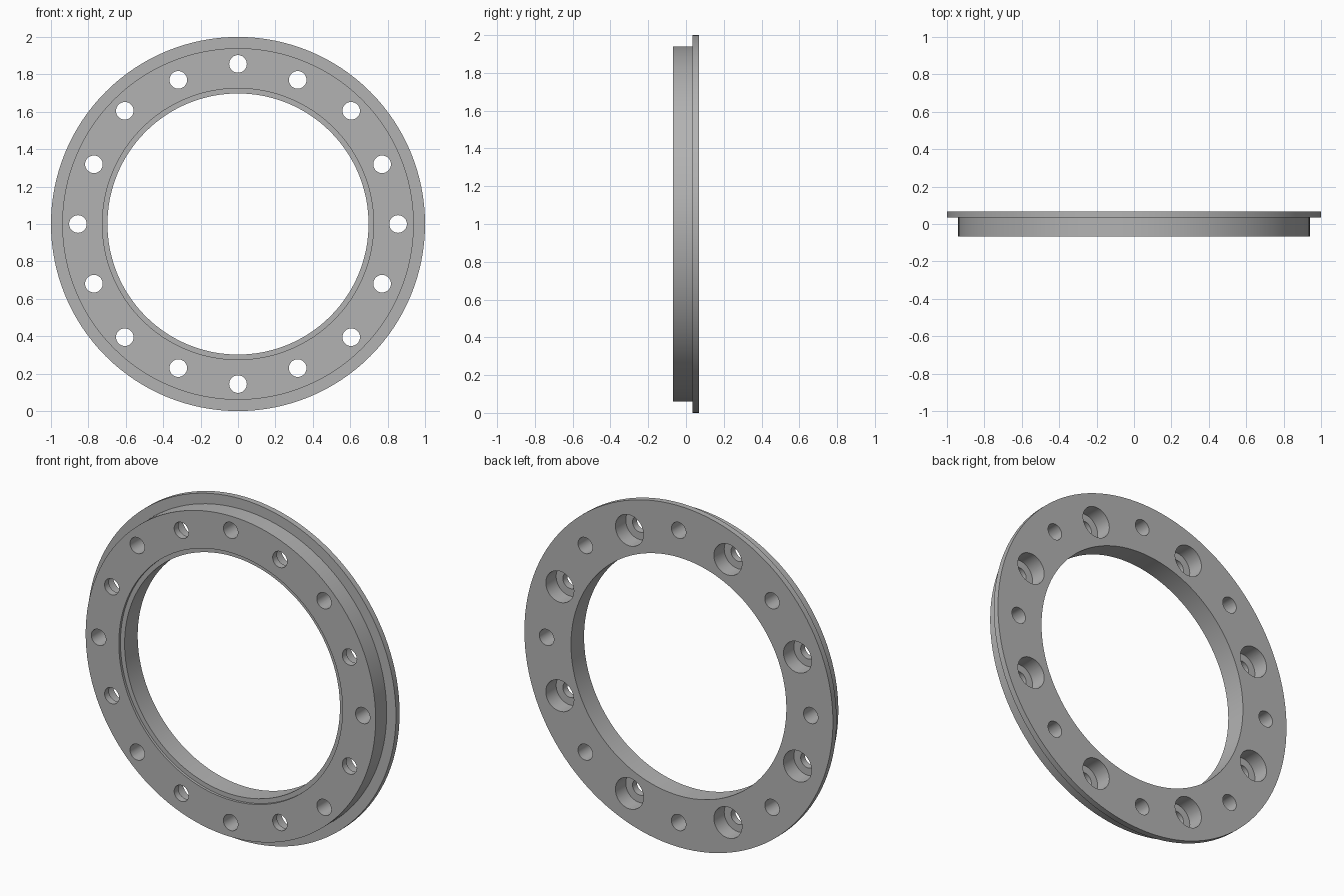
import bpy, bmesh, math
from mathutils import Matrix, Vector

cube = bpy.data.objects.get("Cube")
if cube:
    bpy.data.objects.remove(cube)

HALF = 0.068          # half of the ring's depth
FLANGE_FRONT = 0.034  # front plane of the thin rear flange
SEGMENTS = 128

steel = bpy.data.materials.new("grey_steel")
steel.use_nodes = True
colour = (0.45, 0.45, 0.45, 1)
steel.diffuse_color = colour
steel.node_tree.nodes["Principled BSDF"].inputs["Base Color"].default_value = colour


def add_object(name, bm):
    bmesh.ops.recalc_face_normals(bm, faces=bm.faces)
    mesh = bpy.data.meshes.new(name)
    bm.to_mesh(mesh)
    bm.free()
    mesh.materials.append(steel)
    obj = bpy.data.objects.new(name, mesh)
    bpy.context.collection.objects.link(obj)
    return obj


def lathe(name, profile):
    """Spin a closed (radius, y) profile round the y axis."""
    bm = bmesh.new()
    verts = [bm.verts.new((r, y, 0)) for r, y in profile]
    edges = [bm.edges.new((v, verts[i - 1])) for i, v in enumerate(verts)]
    bmesh.ops.spin(bm, geom=verts + edges, cent=(0, 0, 0), axis=(0, 1, 0),
                   angle=math.tau, steps=SEGMENTS, use_duplicate=False)
    bmesh.ops.remove_doubles(bm, verts=bm.verts, dist=1e-5)
    return add_object(name, bm)


def drill(target, name, circle, radius, angles, y0, y1):
    """Cut round holes along y at the given angles on a bolt circle."""
    bm = bmesh.new()
    for a in angles:
        centre = Vector((circle * math.sin(a), (y0 + y1) / 2, circle * math.cos(a)))
        bmesh.ops.create_cone(bm, cap_ends=True, segments=40, radius1=radius,
                              radius2=radius, depth=y1 - y0,
                              matrix=Matrix.Translation(centre) @ Matrix.Rotation(math.pi / 2, 4, 'X'))
    cutter = add_object(name, bm)
    cutter.hide_render = True
    mod = target.modifiers.new(name, 'BOOLEAN')
    mod.object = cutter
    mod.operation = 'DIFFERENCE'
    mod.solver = 'EXACT'
    bpy.context.view_layer.objects.active = target
    bpy.ops.object.modifier_apply(modifier=name)
    bpy.data.objects.remove(cutter)


# Ring: body, rear flange, and shallow recess round the front of the bore
ring = lathe("flanged_ring", [
    (0.725, -HALF), (0.94, -HALF), (0.94, FLANGE_FRONT), (1, FLANGE_FRONT),
    (1, HALF), (0.698, HALF), (0.698, -HALF + 0.015), (0.725, -HALF + 0.015)])

# Plain bolt holes alternate with holes counterbored from the back
plain = [i * math.tau / 8 for i in range(8)]
bored = [a + math.tau / 16 for a in plain]
drill(ring, "plain_holes", 0.856, 0.047, plain, -0.2, 0.2)
drill(ring, "screw_holes", 0.834, 0.047, bored, -0.2, 0.2)
drill(ring, "counterbores", 0.834, 0.091, bored, -HALF + 0.04, 0.2)

# Stand the ring on the ground with smooth curved walls
ring.data.transform(Matrix.Translation((0, 0, 1)))
bpy.ops.object.select_all(action='DESELECT')
ring.select_set(True)
bpy.context.view_layer.objects.active = ring
bpy.ops.object.shade_smooth_by_angle(angle=math.radians(30))
